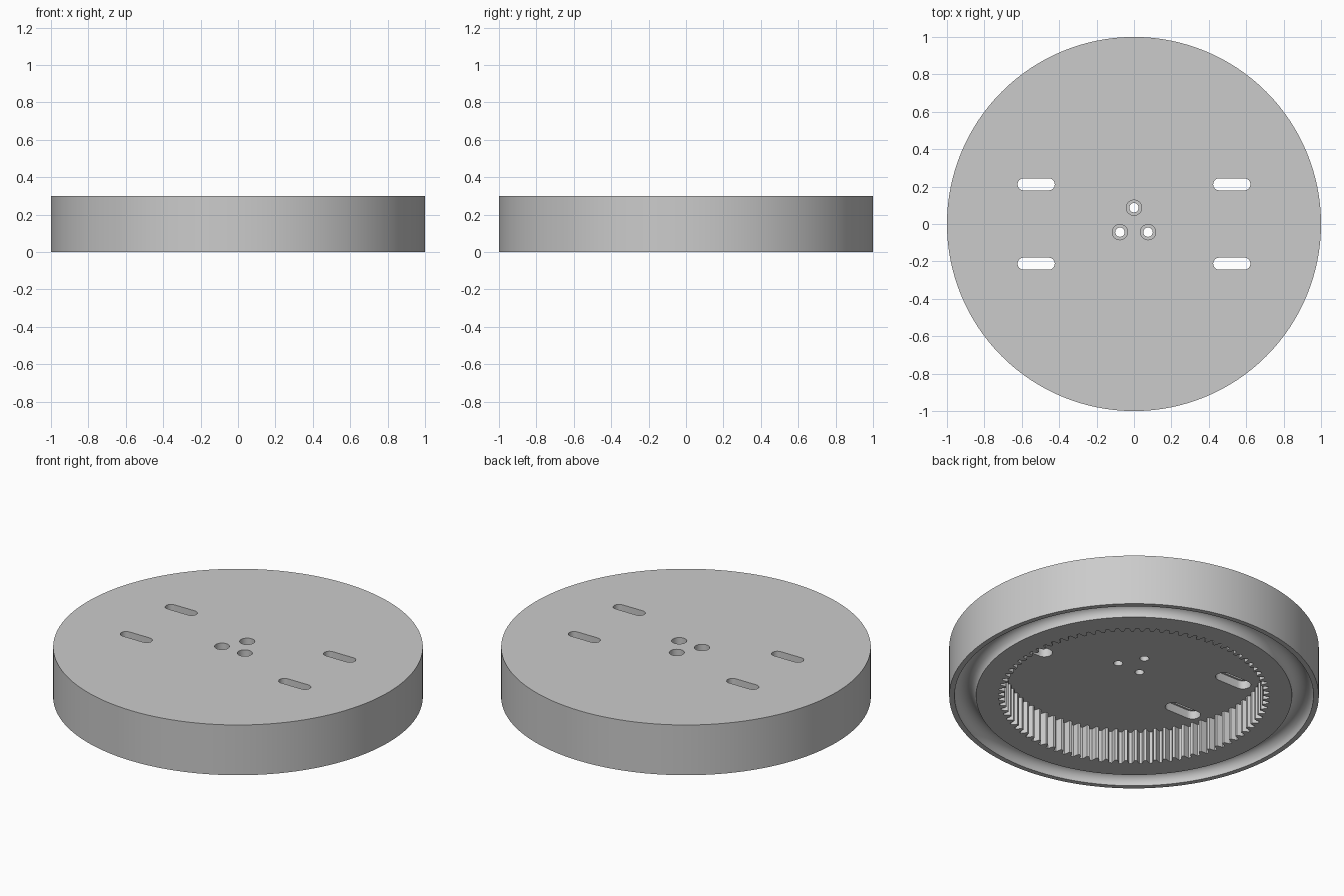
import bpy, bmesh
from math import sin, cos, pi, radians

cube = bpy.data.objects.get("Cube")
if cube:
    bpy.data.objects.remove(cube)

grey = bpy.data.materials.new("plain grey")
grey.use_nodes = True
colour = (0.6, 0.6, 0.6, 1)
grey.diffuse_color = colour
grey.node_tree.nodes["Principled BSDF"].inputs["Base Color"].default_value = colour

HEIGHT, FLOOR = 0.3, 0.195
TEETH, TIP, ROOT = 84, 0.70, 0.733


def make_object(name, bm):
    bmesh.ops.recalc_face_normals(bm, faces=bm.faces)
    mesh = bpy.data.meshes.new(name)
    bm.to_mesh(mesh)
    bm.free()
    mesh.materials.append(grey)
    obj = bpy.data.objects.new(name, mesh)
    bpy.context.collection.objects.link(obj)
    return obj


def prism(name, outline, low, high):
    bm = bmesh.new()
    face = bm.faces.new([bm.verts.new((x, y, low)) for x, y in outline])
    top = bmesh.ops.extrude_face_region(bm, geom=[face])["geom"]
    verts = [v for v in top if isinstance(v, bmesh.types.BMVert)]
    bmesh.ops.translate(bm, verts=verts, vec=(0, 0, high - low))
    return make_object(name, bm)


def rounded_slot(x, y, straight, radius, steps=16):
    """Stadium outline along x; a circle when straight is zero."""
    points = []
    for side, start in ((1, -pi / 2), (-1, pi / 2)):
        count = steps + 1 if straight else steps
        for i in range(count):
            a = start + pi * i / steps
            points.append((x + side * straight / 2 + radius * cos(a), y + radius * sin(a)))
    return points


# Turned body: half-round race underneath, plain rim and flat top
race_mid, race_radius = 0.913, 0.058
profile = [(race_mid - race_radius * cos(pi * i / 16), race_radius * sin(pi * i / 16))
           for i in range(17)]
profile += [(1, 0), (1, HEIGHT)]
bm = bmesh.new()
verts = [bm.verts.new((r, 0, z)) for r, z in profile]
edges = [bm.edges.new(pair) for pair in zip(verts, verts[1:])]
bmesh.ops.spin(bm, geom=verts + edges, cent=(0, 0, 0), axis=(0, 0, 1),
               angle=2 * pi, steps=128, use_duplicate=False)
bmesh.ops.remove_doubles(bm, verts=bm.verts, dist=0.0001)
bmesh.ops.holes_fill(bm, edges=[e for e in bm.edges if e.is_boundary], sides=0)
body = make_object("ring_gear_turntable", bm)

# Internal gear recess
gear = []
for tooth in range(TEETH):
    for offset, radius in ((-0.36, TIP), (-0.14, ROOT), (0.14, ROOT), (0.36, TIP)):
        a = 2 * pi * (tooth + offset) / TEETH
        gear.append((radius * cos(a), radius * sin(a)))
cutters = [prism("gear_recess_cutter", gear, -0.1, FLOOR)]

# Four mounting slots, wider on the underside
for x in (-0.523, 0.523):
    for y in (-0.212, 0.212):
        cutters.append(prism("slot_cutter", rounded_slot(x, y, 0.135, 0.032), 0.1, 0.4))
        cutters.append(prism("slot_recess_cutter", rounded_slot(x, y, 0.135, 0.044), 0.1, 0.245))

# Three central screw holes, counterbored from above
for i in range(3):
    a = pi / 2 + 2 * pi * i / 3
    x, y = 0.087 * cos(a), 0.087 * sin(a)
    cutters.append(prism("screw_hole_cutter", rounded_slot(x, y, 0, 0.025), 0.1, 0.4))
    cutters.append(prism("counterbore_cutter", rounded_slot(x, y, 0, 0.041), 0.25, 0.4))

# Cut everything out of the body
bpy.context.view_layer.objects.active = body
for cutter in cutters:
    mod = body.modifiers.new("cut", "BOOLEAN")
    mod.operation = "DIFFERENCE"
    mod.solver = "EXACT"
    mod.object = cutter
    bpy.ops.object.modifier_apply(modifier=mod.name)
    bpy.data.objects.remove(cutter)

bpy.ops.object.select_all(action="DESELECT")
body.select_set(True)
bpy.ops.object.shade_smooth_by_angle(angle=radians(25))
